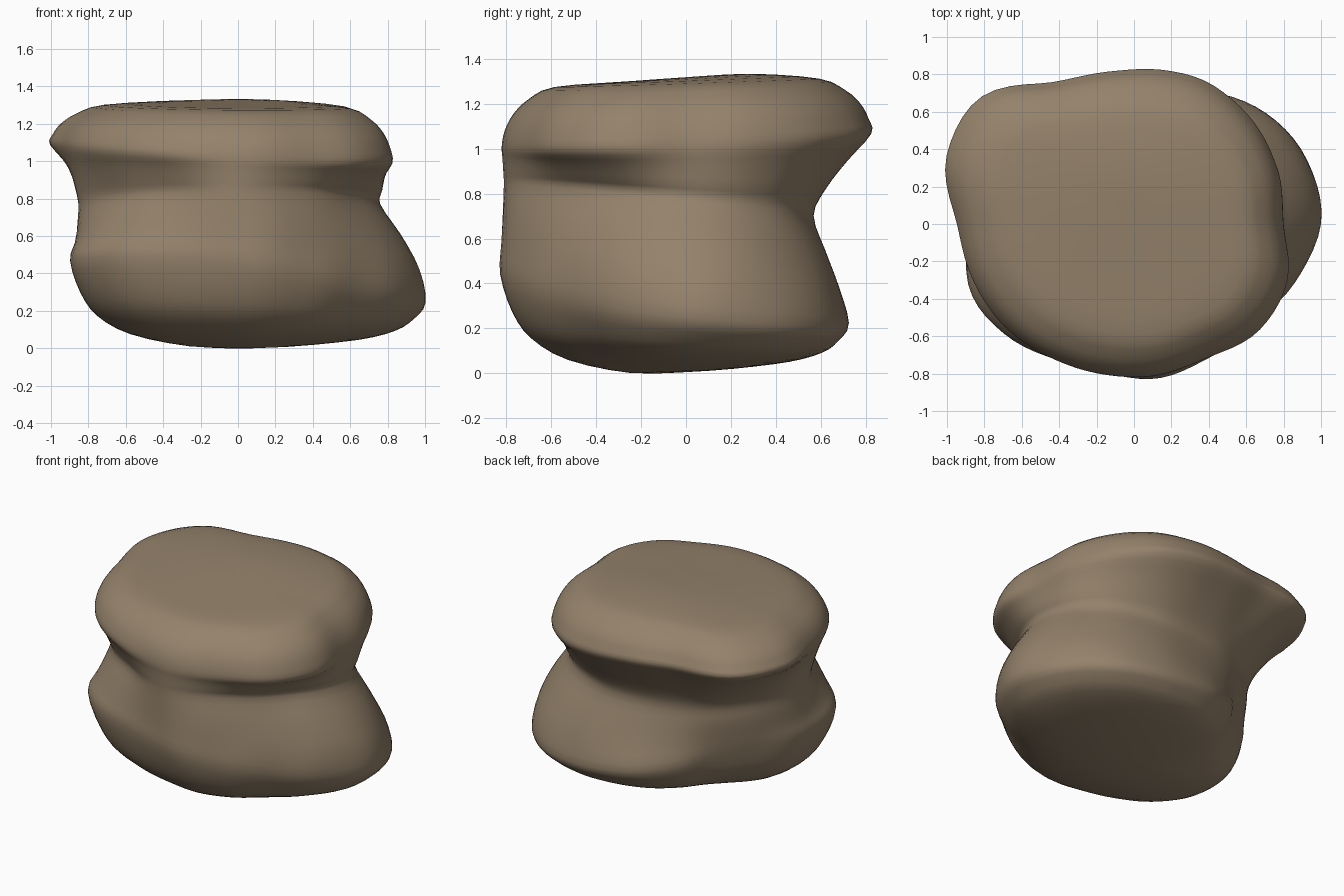
import bpy
import bmesh
import math
from mathutils import Vector, noise

old = bpy.data.objects.get("Cube")
if old:
    bpy.data.objects.remove(old, do_unlink=True)

# Radii at equal angles, starting at +x, of the three main outlines
LOWER = [1.0, .99, .92, .82, .73, .68, .64, .62, .70,
         .86, .94, .91, .84, .81, .83, .82, .83, .91]
WAIST = [.76, .73, .63, .56, .59, .70, .85, .79, .74, .81, .75, .72]
UPPER = [.80, .82, .84, .85, .83, .82, .87, 1.05, 1.06,
         .95, .91, .88, .84, .82, .82, .82, .88, .87]

# Shrink factor and height share towards the underside and the top
UNDERSIDE = [(.3, .02), (.64, .155), (.84, .36), (.94, .62)]
TOP = [(.985, .25), (.94, .5), (.86, .72), (.72, .91), (.35, .99)]

SEGMENTS = 90
STEPS = 3
BASE = .006
HEIGHT = 1.317


def smooth_between(p0, p1, p2, p3, t):
    """Curve that passes through p1 and p2."""
    return p1 + 0.5 * t * (p2 - p0 + t * (2 * p0 - 5 * p1 + 4 * p2 - p3
                                          + t * (3 * (p1 - p2) + p3 - p0)))


def radius(outline, angle):
    count = len(outline)
    place = angle / math.tau * count
    i = int(place)
    return smooth_between(*(outline[(i + k) % count] for k in (-1, 0, 1, 2)), place - i)


def flank(start, end, *shares):
    return [Vector((start.x + (end.x - start.x) * r, start.y + (end.y - start.y) * h))
            for r, h in shares]


def column(angle):
    """Side profile of the stone in one direction, as (radius, height)."""
    back = math.sin(angle)
    low = Vector((radius(LOWER, angle), .35 - .14 * math.cos(angle - math.pi / 4)))
    mid = Vector((radius(WAIST, angle), .77 - .07 * back))
    high = Vector((radius(UPPER, angle), 1.04 + .05 * math.cos(angle - math.pi * .8)))
    z_top = HEIGHT + .018 * back
    bulge = .15 * math.cos(angle + math.pi / 6)
    keys = [Vector((0, BASE))]
    keys += [Vector((low.x * f, BASE + low.y * h + .06 * f * (1 - f) * back))
             for f, h in UNDERSIDE]
    keys += [low, *flank(low, mid, (.25 - bulge, .33), (.64 - bulge, .68)), mid]
    keys += [*flank(mid, high, (.21, .32), (.6, .68)), high]
    keys += [Vector((high.x * f, high.y + (z_top - high.y) * h)) for f, h in TOP]
    keys.append(Vector((0, HEIGHT)))
    last = len(keys) - 1
    points = []
    for i in range(last):
        quad = [keys[min(max(i + k, 0), last)] for k in (-1, 0, 1, 2)]
        points += [smooth_between(*quad, s / STEPS) for s in range(STEPS)]
    return points[1:]


# Stone body: a loft of all the profiles, closed by two poles
bm = bmesh.new()
columns = []
for s in range(SEGMENTS):
    a = math.tau * s / SEGMENTS
    verts = []
    for r, z in column(a):
        p = Vector((r * math.cos(a), r * math.sin(a), z))
        worn = 1 + .01 * noise.noise(p * 3)
        verts.append(bm.verts.new((p.x * worn, p.y * worn, max(z, 0))))
    columns.append(verts)

bottom = bm.verts.new((0, 0, BASE))
top = bm.verts.new((0, 0, HEIGHT))
for s, here in enumerate(columns):
    there = columns[(s + 1) % SEGMENTS]
    bm.faces.new((bottom, there[0], here[0]))
    bm.faces.new((top, here[-1], there[-1]))
    for i in range(len(here) - 1):
        bm.faces.new((here[i], there[i], there[i + 1], here[i + 1]))
bmesh.ops.recalc_face_normals(bm, faces=bm.faces)

mesh = bpy.data.meshes.new("boulder")
bm.to_mesh(mesh)
bm.free()
boulder = bpy.data.objects.new("boulder", mesh)
bpy.context.collection.objects.link(boulder)

# Brown stone colour
colour = (.30, .225, .148, 1)
stone = bpy.data.materials.new("brown stone")
stone.use_nodes = True
stone.diffuse_color = colour
shader = next(n for n in stone.node_tree.nodes if n.type == 'BSDF_PRINCIPLED')
shader.inputs["Base Color"].default_value = colour
shader.inputs["Roughness"].default_value = .9
mesh.materials.append(stone)

for polygon in mesh.polygons:
    polygon.use_smooth = True
